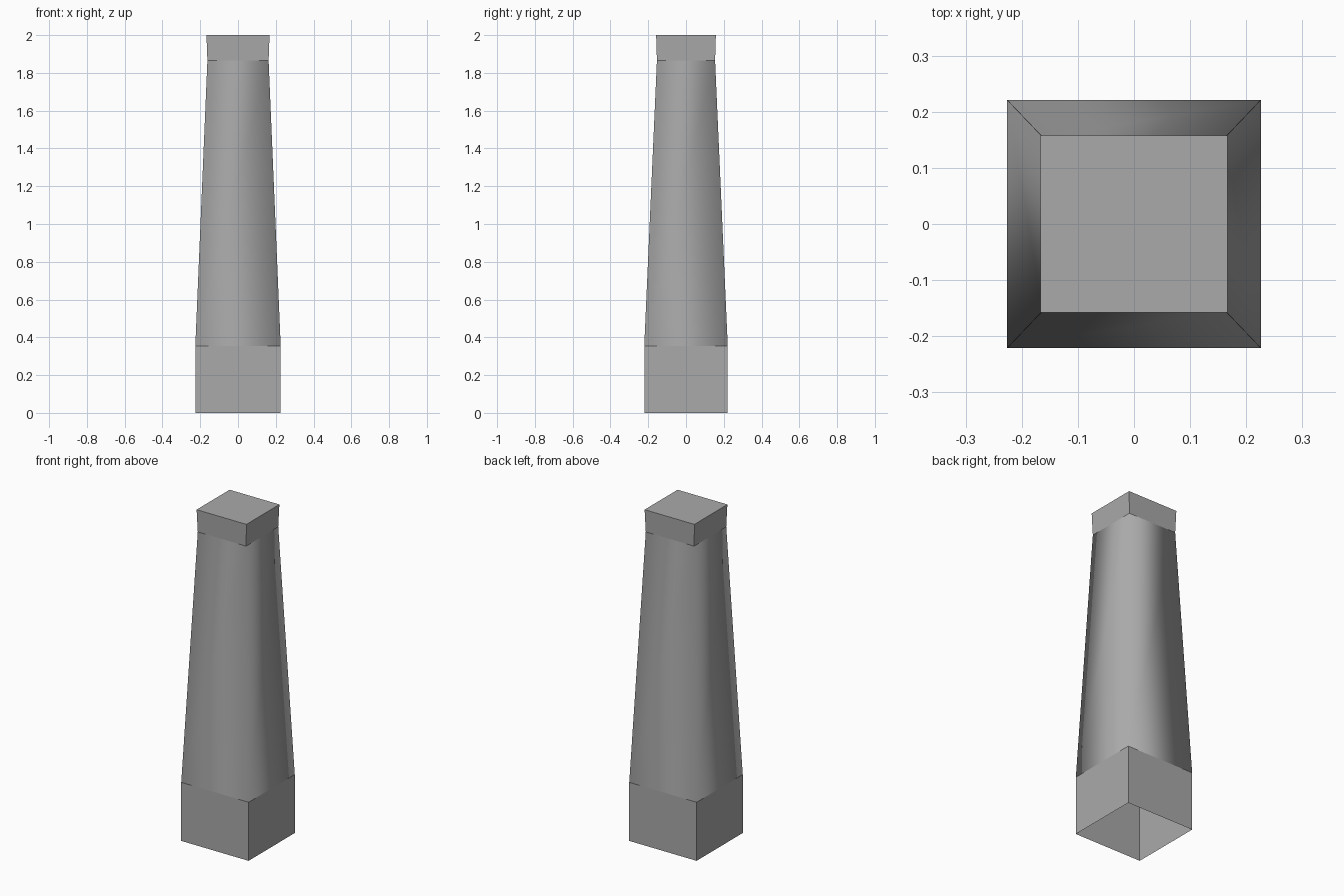
import bpy, bmesh

default = bpy.data.objects.get("Cube")
if default:
    bpy.data.objects.remove(default, do_unlink=True)

# Single plain stone colour
stone = bpy.data.materials.new("grey stone")
stone.use_nodes = True
grey = (0.4, 0.4, 0.4, 1)
stone.diffuse_color = grey
stone.node_tree.nodes["Principled BSDF"].inputs["Base Color"].default_value = grey


def block(name, low, high, smooth=False, capped=False):
    """Four-sided open tube between two (half_x, half_y, z) sections."""
    bm = bmesh.new()
    rings = []
    for hx, hy, z in (low, high):
        rings.append([bm.verts.new((sx * hx, sy * hy, z))
                      for sx, sy in ((-1, -1), (1, -1), (1, 1), (-1, 1))])
    bottom, top = rings
    for i in range(4):
        j = (i + 1) % 4
        face = bm.faces.new((bottom[i], bottom[j], top[j], top[i]))
        face.smooth = smooth
    if capped:
        bm.faces.new(top)
    mesh = bpy.data.meshes.new(name)
    bm.to_mesh(mesh)
    bm.free()
    mesh.materials.append(stone)
    obj = bpy.data.objects.new(name, mesh)
    bpy.context.collection.objects.link(obj)
    return obj


# Cross-sections from the ground up
foot = (0.226, 0.221, 0)
shoulder = (0.226, 0.221, 0.355)
neck = (0.162, 0.154, 1.865)
crown = (0.167, 0.158, 2)

# Hollow base, softly shaded tapering shaft, slightly flared cap
block("base", foot, shoulder)
block("shaft", shoulder, neck, smooth=True)
block("cap", neck, crown, capped=True)
